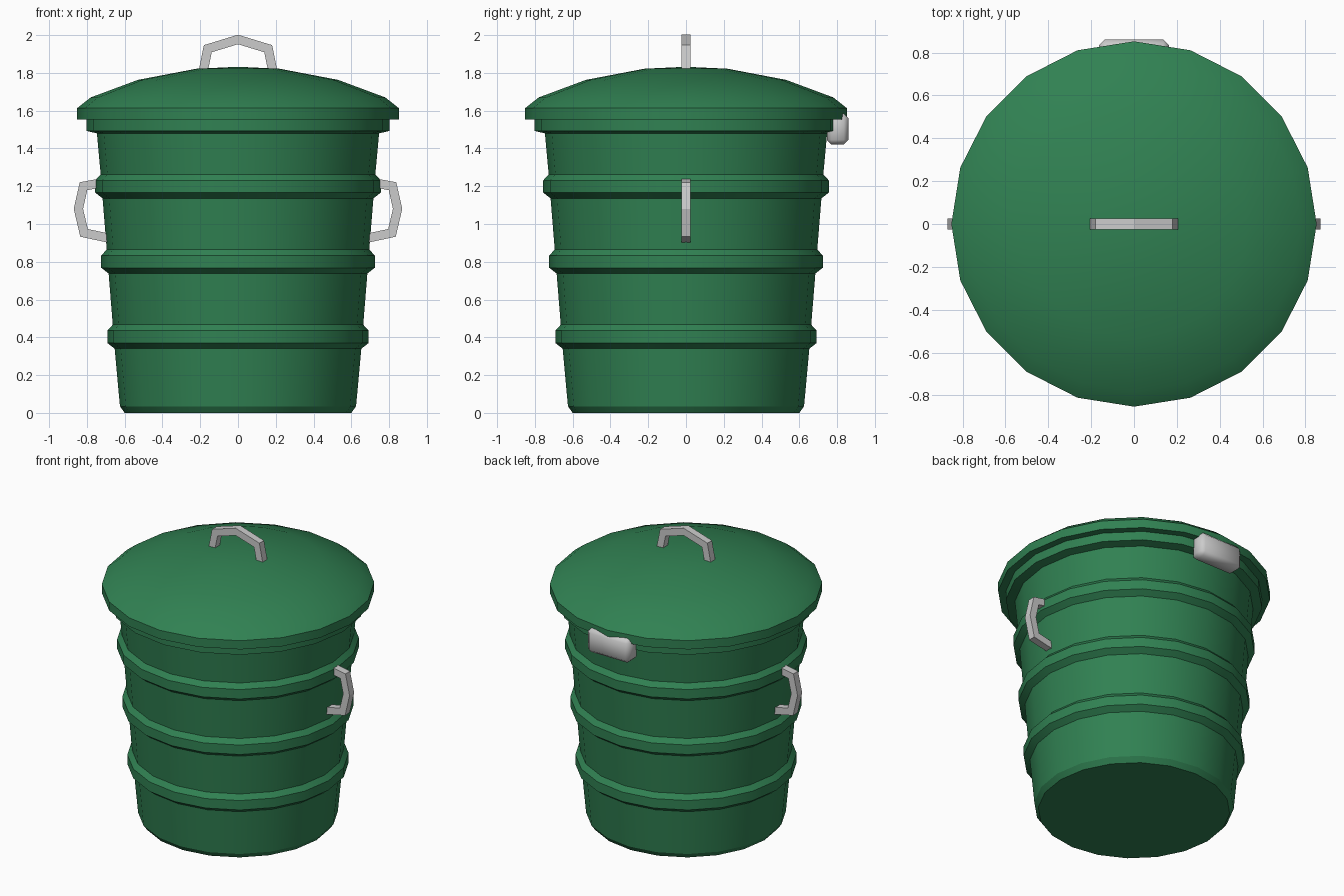
import bpy, bmesh, math
from mathutils import Vector

if "Cube" in bpy.data.objects:
    bpy.data.objects.remove(bpy.data.objects["Cube"])

SIDES = 20
green = bpy.data.materials.new("green_plastic")
green.diffuse_color = (0.03, 0.22, 0.085, 1)
green.use_nodes = True
green.node_tree.nodes["Principled BSDF"].inputs["Base Color"].default_value = green.diffuse_color


def finish(name, bm, mat=None, angle=None):
    bmesh.ops.recalc_face_normals(bm, faces=bm.faces[:])
    me = bpy.data.meshes.new(name)
    bm.to_mesh(me)
    bm.free()
    ob = bpy.data.objects.new(name, me)
    bpy.context.collection.objects.link(ob)
    if mat:
        me.materials.append(mat)
    if angle:
        bpy.ops.object.select_all(action='DESELECT')
        ob.select_set(True)
        bpy.context.view_layer.objects.active = ob
        bpy.ops.object.shade_smooth_by_angle(angle=math.radians(angle))
    return ob


def lathe(name, profile):
    """Closed solid of revolution from (radius, z) points."""
    bm = bmesh.new()
    rings = []
    for r, z in profile:
        rings.append([bm.verts.new((r * math.cos(math.tau * i / SIDES),
                                    r * math.sin(math.tau * i / SIDES), z))
                      for i in range(SIDES)])
    for a, b in zip(rings, rings[1:]):
        for i in range(SIDES):
            j = (i + 1) % SIDES
            bm.faces.new((a[i], a[j], b[j], b[i]))
    bm.faces.new(rings[0])
    bm.faces.new(rings[-1])
    return finish(name, bm, green, 30)


def bar(name, path, thick=0.048, depth=0.05):
    """Mitred rectangular bar following an (x, z) path."""
    pts = [Vector(p) for p in path]
    bm = bmesh.new()
    rings = []
    for i, p in enumerate(pts):
        dirs = [(pts[k + 1] - pts[k]).normalized()
                for k in (i - 1, i) if 0 <= k < len(pts) - 1]
        d = sum(dirs, Vector((0, 0))).normalized()
        off = Vector((-d.y, d.x)) * (thick / 2 / d.dot(dirs[0]))
        rings.append([bm.verts.new((p.x + s * off.x, t * depth / 2, p.y + s * off.y))
                      for s, t in ((1, 1), (1, -1), (-1, -1), (-1, 1))])
    for a, b in zip(rings, rings[1:]):
        for i in range(4):
            j = (i + 1) % 4
            bm.faces.new((a[i], a[j], b[j], b[i]))
    bm.faces.new(rings[0])
    bm.faces.new(rings[-1])
    return finish(name, bm)


# Tapered body with three raised bands and a rim
profile = [(0.60, 0), (0.625, 0.035)]
for k in range(3):
    z, r = 0.34 + 0.398 * k, 0.653 + 0.032 * k
    profile += [(r, z), (r + 0.039, z + 0.03), (r + 0.039, z + 0.095), (r + 0.01, z + 0.127)]
profile += [(0.747, 1.48), (0.803, 1.493), (0.803, 1.555)]
lathe("bin_body", profile)

# Domed lid
lathe("lid", [(0.80, 1.553), (0.852, 1.553), (0.852, 1.613), (0.78, 1.67),
              (0.53, 1.763), (0.22, 1.822), (0.05, 1.83)])

# Lid handle
bar("lid_handle", [(-0.19, 1.78), (-0.16, 1.928), (0, 1.977), (0.16, 1.928), (0.19, 1.78)])

# Side handles
for side, label in ((1, "right"), (-1, "left")):
    bar(label + "_side_handle", [(side * x, z) for x, z in
        ((0.69, 1.224), (0.818, 1.2), (0.845, 1.08), (0.815, 0.953), (0.66, 0.92))])

# Chamfered hinge block at the back
bm = bmesh.new()
bmesh.ops.create_cube(bm, size=1)
bmesh.ops.scale(bm, vec=(0.325, 0.115, 0.165), verts=bm.verts)
bmesh.ops.translate(bm, vec=(0, 0.803, 1.503), verts=bm.verts)
bmesh.ops.bevel(bm, geom=bm.edges[:], offset=0.025, segments=1, profile=0.5, affect='EDGES')
finish("hinge", bm, angle=50)
